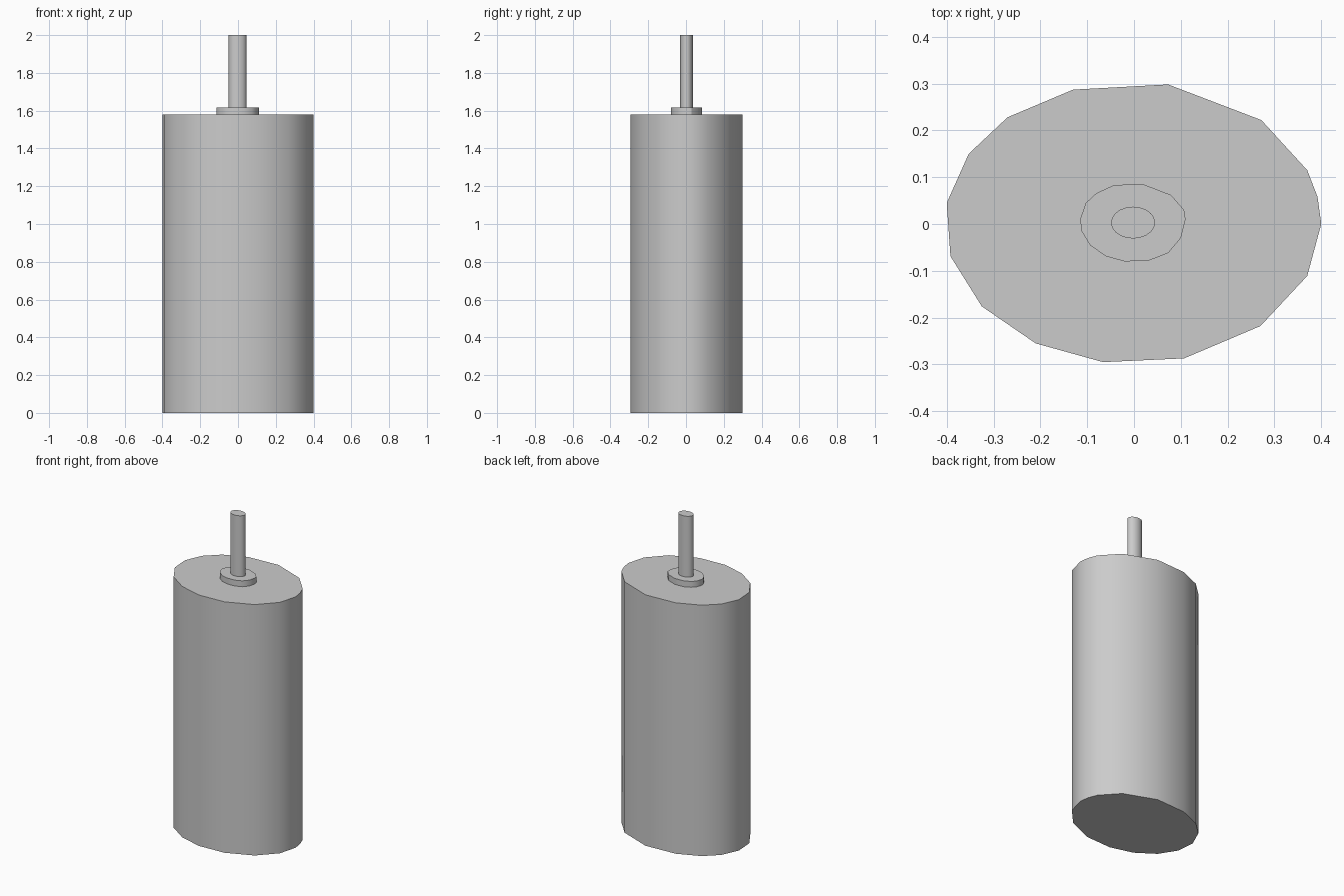
import bpy
import bmesh
import math

cube = bpy.data.objects.get("Cube")
if cube:
    bpy.data.objects.remove(cube, do_unlink=True)

# One plain grey for every part
grey = bpy.data.materials.new("plain grey")
grey.use_nodes = True
colour = (0.6, 0.6, 0.6, 1)
grey.diffuse_color = colour
grey.node_tree.nodes["Principled BSDF"].inputs["Base Color"].default_value = colour


def extrude_outline(name, outline, bottom, top):
    """Raise a closed outline into a capped solid with smooth sides."""
    mesh = bpy.data.meshes.new(name)
    bm = bmesh.new()
    base = bm.faces.new([bm.verts.new((x, y, bottom)) for x, y in outline])
    raised = bmesh.ops.extrude_face_region(bm, geom=[base], use_keep_orig=True)
    for item in raised["geom"]:
        if isinstance(item, bmesh.types.BMVert):
            item.co.z = top
    bmesh.ops.recalc_face_normals(bm, faces=bm.faces)
    bm.to_mesh(mesh)
    bm.free()
    mesh.materials.append(grey)
    part = bpy.data.objects.new(name, mesh)
    bpy.context.collection.objects.link(part)
    bpy.ops.object.select_all(action="DESELECT")
    part.select_set(True)
    bpy.context.view_layer.objects.active = part
    bpy.ops.object.shade_smooth_by_angle(angle=math.radians(30))
    return part


def ellipse(centre, radii, sides):
    angles = [math.tau * i / sides for i in range(sides)]
    return [(centre[0] + radii[0] * math.cos(a),
             centre[1] + radii[1] * math.sin(a)) for a in angles]


# Irregular, roughly elliptical outlines of the body and the collar
body_outline = [
    (.4, 0), (.392, .058), (.37, .115), (.272, .222), (.073, .298),
    (-.13, .287), (-.27, .228), (-.353, .15), (-.4, .045), (-.392, -.069),
    (-.325, -.176), (-.21, -.255), (-.066, -.295), (.107, -.287),
    (.27, -.218), (.37, -.111)]
collar_outline = [
    (.11, .01), (.107, .03), (.079, .062), (.017, .086), (.002, .085),
    (-.043, .083), (-.08, .066), (-.103, .045), (-.115, .01),
    (-.112, -.015), (-.094, -.045), (-.06, -.069), (-.02, -.08),
    (.032, -.078), (.073, -.062), (.1, -.03)]

# Tall body, low collar on its top, thin rod rising from the collar
extrude_outline("body", body_outline, 0, 1.58)
extrude_outline("collar", collar_outline, 1.58, 1.617)
extrude_outline("rod", ellipse((-.002, .003), (.047, .034), 20), 1.617, 2)
